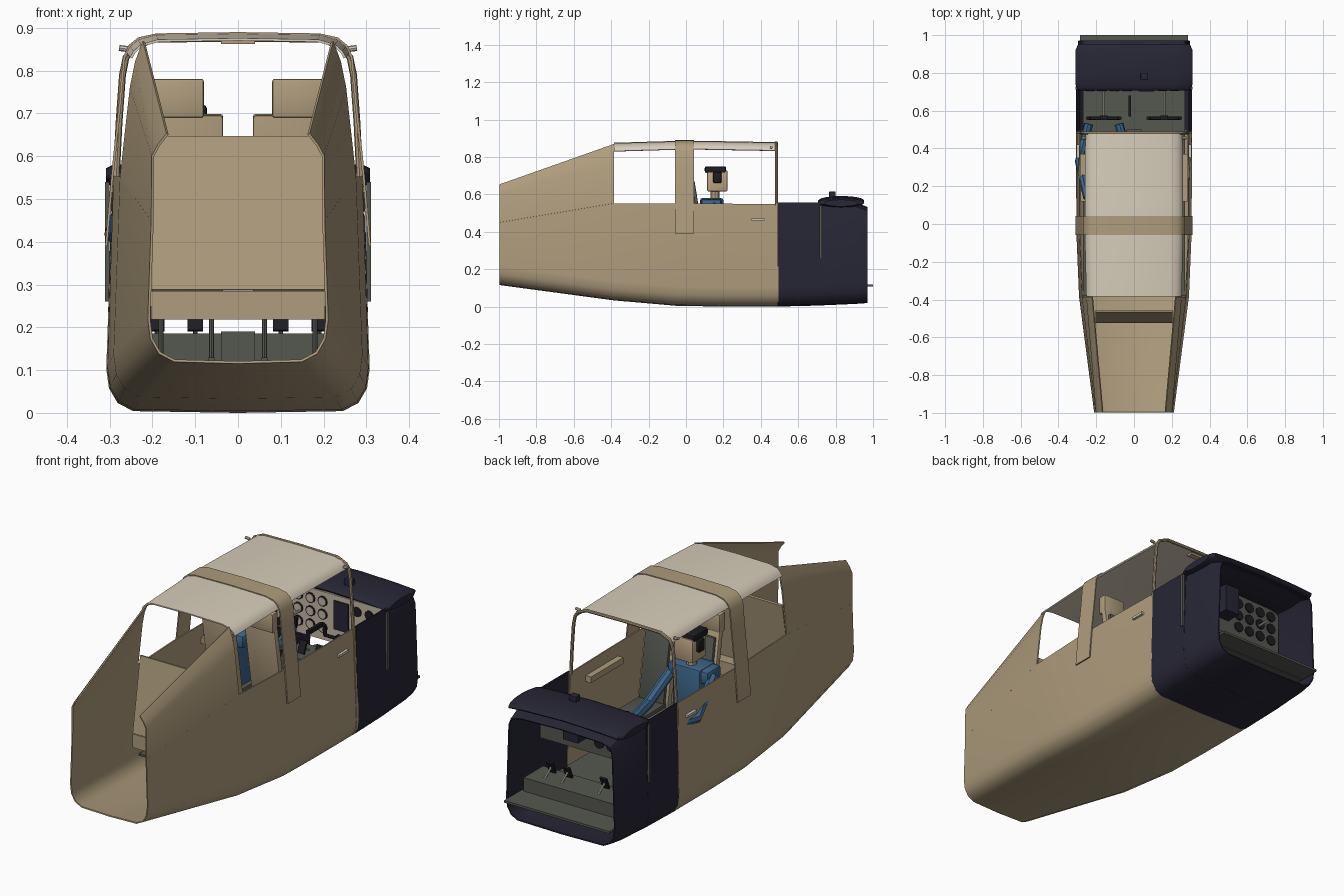
import bpy, math
from mathutils import Vector

old = bpy.data.objects.get("Cube")
if old:
    bpy.data.objects.remove(old, do_unlink=True)
parts = []


def material(name, rgb):
    m = bpy.data.materials.new(name)
    m.use_nodes = True
    m.diffuse_color = (*rgb, 1)
    m.node_tree.nodes["Principled BSDF"].inputs["Base Color"].default_value = (*rgb, 1)
    return m


TAN = material("tan paint", (0.43, 0.335, 0.205))
CREAM = material("cream roof", (0.68, 0.61, 0.49))
NAVY = material("dark navy", (0.02, 0.019, 0.036))
GREY = material("dark grey", (0.09, 0.095, 0.08))
BLUE = material("blue cloth", (0.045, 0.127, 0.25))
BEIGE = material("panel beige", (0.55, 0.47, 0.38))
SKIN = material("skin", (0.52, 0.38, 0.23))
BLACK = material("black", (0.012, 0.012, 0.016))
METAL = material("pale metal", (0.6, 0.57, 0.48))


def add_mesh(name, verts, faces, mat):
    me = bpy.data.meshes.new(name)
    me.from_pydata(verts, [], faces)
    me.materials.append(mat)
    ob = bpy.data.objects.new(name, me)
    bpy.context.collection.objects.link(ob)
    parts.append(ob)
    return ob


def box(name, lo, hi, mat, tilt=0, bevel=0):
    c = (Vector(lo) + Vector(hi)) / 2
    h = (Vector(hi) - Vector(lo)) / 2
    v = [(i * h.x, j * h.y, k * h.z) for i in (-1, 1) for j in (-1, 1) for k in (-1, 1)]
    f = [(0, 1, 3, 2), (4, 6, 7, 5), (0, 4, 5, 1), (2, 3, 7, 6), (0, 2, 6, 4), (1, 5, 7, 3)]
    ob = add_mesh(name, v, f, mat)
    ob.location, ob.rotation_euler.x = c, tilt
    if bevel:
        b = ob.modifiers.new("bevel", "BEVEL")
        b.width, b.segments = bevel, 2
    return ob


def tube(name, pts, r, mat, sides=2):
    cu = bpy.data.curves.new(name, "CURVE")
    cu.dimensions, cu.bevel_depth, cu.bevel_resolution = "3D", r, sides
    cu.use_fill_caps = True
    s = cu.splines.new("POLY")
    s.points.add(len(pts) - 1)
    for p, q in zip(s.points, pts):
        p.co = (*q, 1)
    cu.materials.append(mat)
    ob = bpy.data.objects.new(name, cu)
    bpy.context.collection.objects.link(ob)
    parts.append(ob)


def strips(name, rings, mat, closed=False, thick=0.006):
    n = len(rings[0])
    faces = [(a * n + i, a * n + (i + 1) % n, (a + 1) * n + (i + 1) % n, (a + 1) * n + i)
             for a in range(len(rings) - 1) for i in range(n if closed else n - 1)]
    ob = add_mesh(name, [p for r in rings for p in r], faces, mat)
    if thick:
        s = ob.modifiers.new("skin", "SOLIDIFY")
        s.thickness, s.offset = thick, 0
    return ob


def mirrored(half, y):
    # half profile runs from the outer end to the centre line
    return [(x, y, z) for x, z in half] + [(-x, y, z) for x, z in half[-2::-1]]


def hull(w, zb, ws, zs):
    return [(ws, zs), (w, zb + 0.1), (w - 0.006, zb + 0.055), (w - 0.025, zb + 0.022),
            (w - 0.06, zb + 0.004), (0, zb)]


# Lower fuselage
strips("fuselage", [mirrored(hull(*s), y) for y, s in (
    (-0.997, (0.208, 0.118, 0.2, 0.45)), (-0.385, (0.288, 0.036, 0.273, 0.552)),
    (-0.05, (0.302, 0.007, 0.288, 0.552)), (0.2, (0.303, 0.003, 0.288, 0.55)),
    (0.49, (0.303, 0.003, 0.285, 0.548)))], TAN)
strips("fuselage_end_lip", [mirrored(hull(0.305, 0.004, 0.289, 0.55), y) for y in (0.478, 0.494)], TAN)

# Rear upper side walls, open above
for s, side in ((1, "left"), (-1, "right")):
    strips(side + "_rear_wall", [
        [(s * x, -0.997, z) for x, z in ((0.2, 0.45), (0.199, 0.6), (0.186, 0.625), (0.165, 0.652))],
        [(s * x, -0.385, z) for x, z in ((0.273, 0.552), (0.25, 0.76), (0.238, 0.82), (0.22, 0.868))]],
        TAN)

# Nose side walls, then the hooded front part
strips("nose_walls", [mirrored(hull(0.304, zb, 0.292, 0.556), y)
                      for y, zb in ((0.49, 0.003), (0.73, 0.009))], NAVY)
rings = []
for y, w, zb, zt in ((0.715, 0.304, 0.009, 0.56), (0.9, 0.3, 0.017, 0.555), (0.97, 0.292, 0.022, 0.53)):
    top = [(0, zt), (w - 0.07, zt - 0.006), (w - 0.025, zt - 0.02), (w - 0.013, zt - 0.05)]
    rings.append(mirrored(top + hull(w, zb, w - 0.011, zt - 0.1)[1:], y)[:-1])
strips("nose_cowl", rings, NAVY, closed=True)

# Cowl top pad with an oval section
rings = []
for x, k in ((-0.309, 0.75), (-0.295, 1), (-0.2, 1), (0, 1), (0.2, 1), (0.295, 1), (0.309, 0.75)):
    zc = 0.567 - 0.14 * x * x
    rings.append([(x, 0.83 + 0.123 * k * math.cos(t * math.pi / 12),
                   zc + 0.024 * k * math.sin(t * math.pi / 12)) for t in range(24)])
pad = strips("cowl_pad", rings, NAVY, closed=True, thick=0)
cap = add_mesh("cowl_pad_ends", rings[0] + rings[-1], [tuple(range(24)), tuple(range(47, 23, -1))], NAVY)
box("compass", (0.035, 0.765, 0.58), (0.075, 0.8, 0.615), NAVY, bevel=0.004)

# Roof, cross band and windscreen frame
ROOF = [(0.255, 0.838), (0.247, 0.852), (0.23, 0.867), (0.19, 0.878), (0, 0.881)]
strips("roof", [mirrored([(x * k, z + d) for x, z in ROOF], y) for y, k, d in (
    (-0.385, 0.98, -0.008), (-0.05, 1.01, 0.002), (0.1, 1.01, 0.002), (0.482, 1, -0.005))], CREAM)
BAND = [(0.308, 0.39), (0.294, 0.55), (0.276, 0.72), (0.266, 0.83), (0.253, 0.858),
        (0.232, 0.875), (0.19, 0.884), (0, 0.887)]
strips("roof_band", [mirrored(BAND, y) for y in (-0.058, 0.042)], TAN)
FRAME = [(0.285, 0.54), (0.278, 0.68), (0.27, 0.79), (0.262, 0.83), (0.247, 0.852), (0.2, 0.873), (0, 0.876)]
tube("windscreen_frame", mirrored(FRAME, 0.483), 0.008, TAN)
box("roof_mirror", (-0.04, 0.44, 0.862), (0.04, 0.47, 0.872), TAN)

# Rear bulkhead panel
box("bulkhead_panel", (-0.203, -0.496, 0.285), (0.203, -0.484, 0.648), TAN, tilt=-0.16)
box("bulkhead_step", (-0.203, -0.525, 0.218), (0.203, -0.46, 0.285), TAN)

# Floors
box("cabin_floor", (-0.27, -0.38, 0.105), (0.27, 0.9, 0.115), GREY)
box("foot_riser", (-0.27, 0.72, 0.115), (0.27, 0.87, 0.185), GREY)
box("nose_plate", (-0.285, 0.85, 0.108), (0.285, 1.0, 0.119), GREY)
box("console", (-0.04, 0.25, 0.115), (0.04, 0.5, 0.19), GREY)
box("throttle_lever", (-0.03, 0.57, 0.4), (-0.015, 0.68, 0.42), BLACK)

# Instrument panel with gauges and radio box
box("instrument_panel", (-0.284, 0.708, 0.32), (0.284, 0.718, 0.555), BEIGE)
box("panel_back", (-0.284, 0.718, 0.32), (0.284, 0.722, 0.555), GREY)
box("radio_stack", (0.025, 0.702, 0.39), (0.105, 0.8, 0.53), NAVY)
for i in range(4):
    for j in range(3):
        x, z = -0.235 + 0.066 * i, 0.38 + 0.064 * j
        tube("gauge", [(x, 0.704, z), (x, 0.728, z)], 0.026, BLACK, 3)
        tube("gauge_face", [(x, 0.702, z), (x, 0.706, z)], 0.02, BEIGE, 3)
for x in (0.15, 0.215):
    tube("side_gauge", [(x, 0.704, 0.505), (x, 0.728, 0.505)], 0.024, BLACK, 3)

# Paired fittings and seats
for s, side in ((1, "left"), (-1, "right")):
    def pair(name, lo, hi, mat, **k):
        a, b = sorted((s * lo[0], s * hi[0]))
        box(side + "_" + name, (a, *lo[1:]), (b, *hi[1:]), mat, **k)
    pair("seat_back", (0.035, 0.03, 0.27), (0.2, 0.06, 0.7), TAN, tilt=0.16, bevel=0.006)
    pair("seat_back_pad", (0.05, 0.056, 0.29), (0.185, 0.076, 0.675), GREY, tilt=0.16, bevel=0.006)
    pair("headrest", (0.08, -0.02, 0.69), (0.2, 0.025, 0.781), TAN, bevel=0.006)
    pair("seat_base", (0.035, 0.06, 0.25), (0.2, 0.38, 0.285), TAN, bevel=0.006)
    pair("seat_cushion", (0.045, 0.08, 0.285), (0.19, 0.375, 0.31), GREY, bevel=0.008)
    for x in (0.062, 0.18):
        pair("seat_rail", (x - 0.007, 0.07, 0.115), (x + 0.007, 0.36, 0.13), GREY)
        for y in (0.09, 0.34):
            tube(side + "_seat_leg", [(s * x, y, 0.12), (s * x, y, 0.26)], 0.006, GREY)
    pair("armrest", (0.255, 0.12, 0.46), (0.284, 0.37, 0.49), TAN)
    pair("cowl_strut", (0.3, 0.713, 0.26), (0.311, 0.727, 0.54), GREY)
    pair("door_handle", (0.288, 0.35, 0.46), (0.305, 0.42, 0.472), METAL)
    tube(side + "_roof_lamp", [(s * 0.255, 0.455, 0.85), (s * 0.278, 0.455, 0.853)], 0.007, METAL)
    # control yoke and pedals
    tube(side + "_yoke_shaft", [(s * 0.16, 0.56, 0.43), (s * 0.16, 0.78, 0.43)], 0.006, METAL)
    tube(side + "_yoke", [(s * 0.16 + dx, 0.56, 0.43 + dz) for dx, dz in (
        (-0.085, 0.05), (-0.08, 0), (0.08, 0), (0.085, 0.05))], 0.01, BLACK)
    pair("yoke_hub", (0.14, 0.55, 0.415), (0.18, 0.575, 0.445), BLACK)
    for x in (0.1, 0.19):
        pair("pedal", (x - 0.018, 0.765, 0.19), (x + 0.018, 0.775, 0.25), BLACK, tilt=-0.4)
        tube(side + "_pedal_arm", [(s * x, 0.77, 0.22), (s * x, 0.84, 0.17)], 0.005, METAL)

# Pilot
box("pilot_torso", (-0.215, 0.075, 0.3), (-0.065, 0.2, 0.58), BLUE, bevel=0.012)
box("pilot_shoulders", (-0.25, 0.08, 0.51), (-0.03, 0.19, 0.575), BLUE, bevel=0.015)
tube("pilot_outer_arm", [(-0.245, 0.14, 0.54), (-0.289, 0.33, 0.42), (-0.24, 0.53, 0.43)], 0.024, BLUE)
tube("pilot_inner_arm", [(-0.04, 0.14, 0.54), (-0.025, 0.33, 0.42), (-0.08, 0.53, 0.43)], 0.024, BLUE)
tube("pilot_neck", [(-0.14, 0.155, 0.57), (-0.14, 0.155, 0.625)], 0.024, SKIN)
box("pilot_head", (-0.19, 0.113, 0.615), (-0.09, 0.222, 0.73), SKIN, bevel=0.008)
box("pilot_cap", (-0.194, 0.1, 0.715), (-0.086, 0.215, 0.75), BLACK, bevel=0.01)
for x in (-0.195, -0.085):
    box("headset_cup", (x - 0.012, 0.145, 0.66), (x + 0.012, 0.19, 0.72), BLACK, bevel=0.008)

# Bake modifiers and curves, then shade
bpy.ops.object.select_all(action="DESELECT")
for ob in parts:
    ob.select_set(True)
bpy.context.view_layer.objects.active = parts[0]
bpy.ops.object.convert(target="MESH")
bpy.ops.object.shade_smooth_by_angle(angle=math.radians(35))
